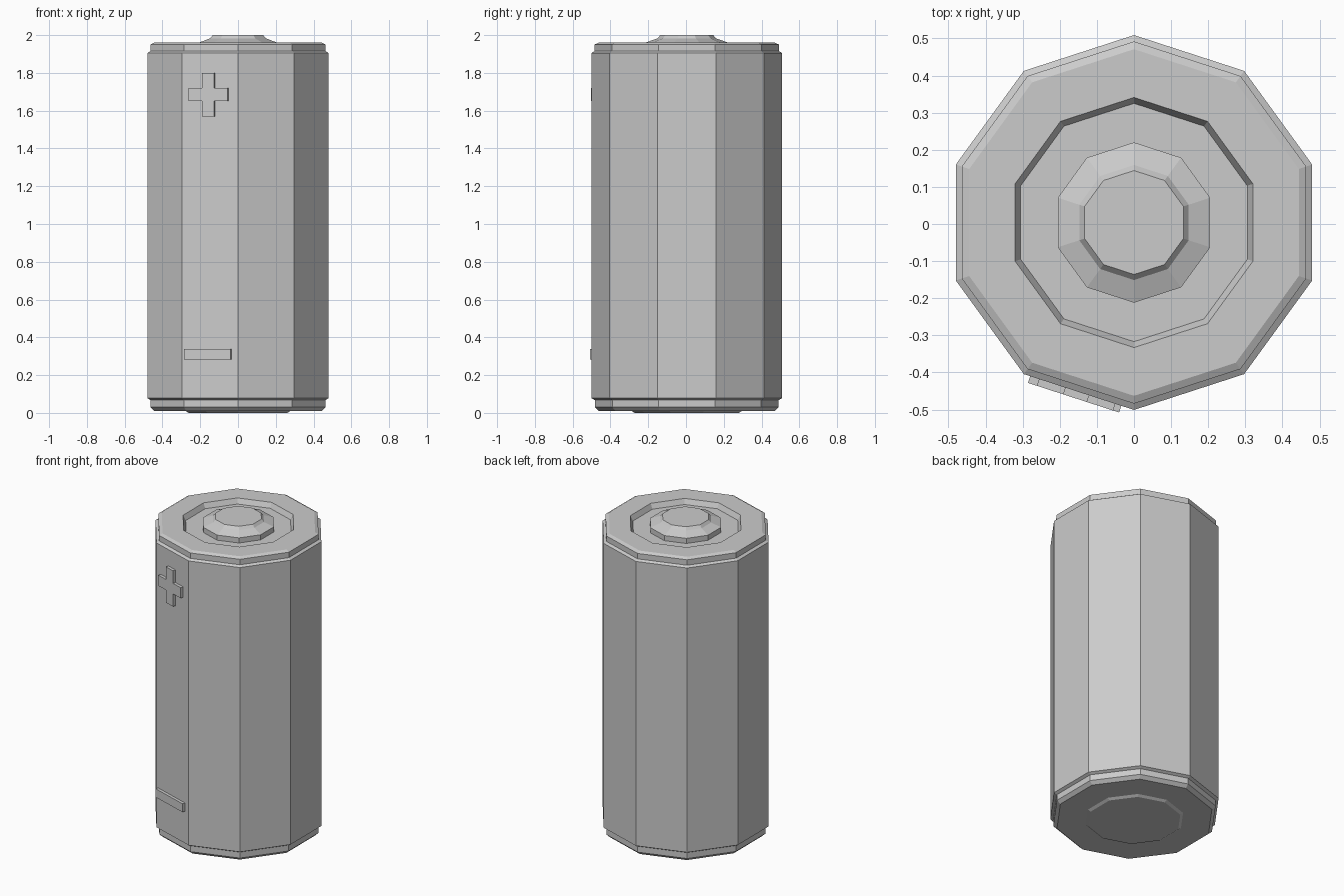
import bpy, bmesh, math
from mathutils import Matrix, Vector

if "Cube" in bpy.data.objects:
    bpy.data.objects.remove(bpy.data.objects["Cube"])

YC = 0.004      # axis offset so the raised marks stay inside the centred bounds
SIDES = 10


def finish(name, bm):
    bmesh.ops.recalc_face_normals(bm, faces=bm.faces)
    me = bpy.data.meshes.new(name)
    bm.to_mesh(me)
    bm.free()
    ob = bpy.data.objects.new(name, me)
    bpy.context.collection.objects.link(ob)
    return ob


def lathe(name, profile):
    """Ten-sided solid from (radius, z) rings, with both ends capped."""
    bm = bmesh.new()
    rings = []
    for r, z in profile:
        ring = []
        for i in range(SIDES):
            a = math.pi / 2 + 2 * math.pi * i / SIDES
            ring.append(bm.verts.new((r * math.cos(a), YC + r * math.sin(a), z)))
        rings.append(ring)
    for lo, hi in zip(rings, rings[1:]):
        for i in range(SIDES):
            j = (i + 1) % SIDES
            bm.faces.new((lo[i], lo[j], hi[j], hi[i]))
    bm.faces.new(rings[0])
    bm.faces.new(rings[-1])
    return finish(name, bm)


def mark(name, outline, z, shift, depth=0.019):
    """Raised symbol extruded from the front-left facet."""
    a = math.radians(-108)
    n = Vector((math.cos(a), math.sin(a), 0))
    t = Vector((-n.y, n.x, 0))
    base = n * 0.4803 + t * shift + Vector((0, YC, z))
    bm = bmesh.new()
    verts = [bm.verts.new(base + t * u + Vector((0, 0, v)) - n * 0.005) for u, v in outline]
    face = bm.faces.new(verts)
    ext = bmesh.ops.extrude_face_region(bm, geom=[face], use_keep_orig=True)
    moved = [g for g in ext["geom"] if isinstance(g, bmesh.types.BMVert)]
    bmesh.ops.translate(bm, verts=moved, vec=n * (depth + 0.005))
    return finish(name, bm)


# Body with stepped rims, raised bottom contact and recessed top
lathe("battery_body", [
    (0.275, 0.0), (0.292, 0.01), (0.465, 0.01), (0.487, 0.03), (0.487, 0.068),
    (0.505, 0.078), (0.505, 1.905), (0.488, 1.915), (0.488, 1.95), (0.467, 1.96),
    (0.337, 1.96), (0.321, 1.928)])

# Positive contact button
lathe("top_contact", [
    (0.216, 1.925), (0.216, 1.961), (0.155, 1.983), (0.14, 2.0)])

# Polarity marks
w, h, b = 0.108, 0.115, 0.034
mark("plus_mark", [(-b, -h), (b, -h), (b, -b), (w, -b), (w, b), (b, b),
                   (b, h), (-b, h), (-b, b), (-w, b), (-w, -b), (-b, -b)], 1.685, -0.005)
mark("minus_mark", [(-0.129, -0.027), (0.129, -0.027), (0.129, 0.027), (-0.129, 0.027)],
     0.31, -0.009)
